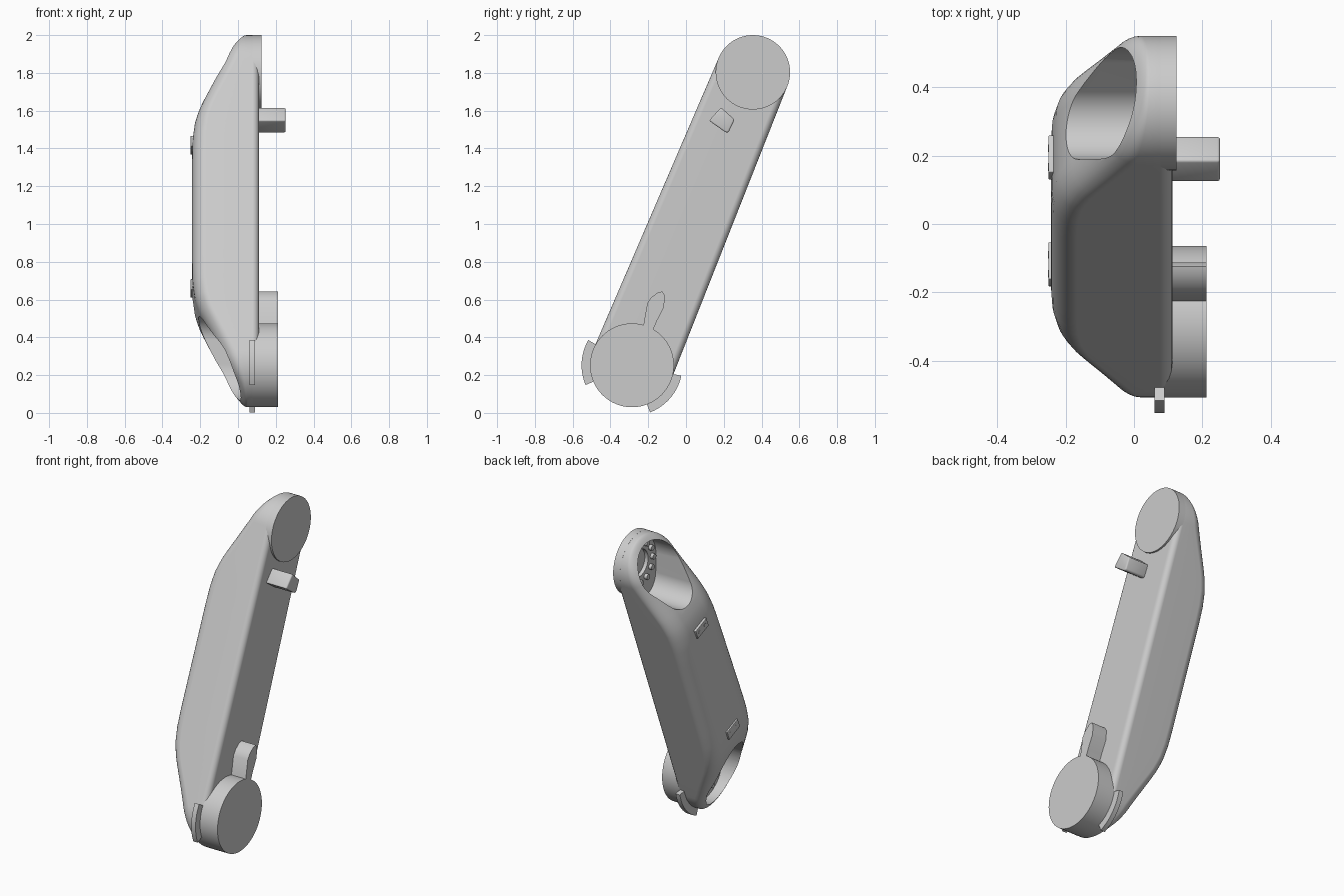
import bpy, bmesh, math
from mathutils import Vector

if "Cube" in bpy.data.objects:
    bpy.data.objects.remove(bpy.data.objects["Cube"])

LOW, UP = Vector((-0.286, 0.252)), Vector((0.354, 1.803))   # joint centres (y, z)
LENGTH = (UP - LOW).length
DIR = (UP - LOW).normalized()
SIDE = Vector((DIR.y, -DIR.x))
R_LOW, R_UP = 0.222, 0.197

grey = bpy.data.materials.new("light_grey")
grey.diffuse_color = (0.6, 0.6, 0.6, 1)
grey.use_nodes = True
grey.node_tree.nodes["Principled BSDF"].inputs["Base Color"].default_value = grey.diffuse_color


def place(x, s, w):
    """Link coordinates (across, along, sideways) to world."""
    p = LOW + DIR * s + SIDE * w
    return (x, p.x, p.y)


def smooth(ob, angle=35):
    bpy.ops.object.select_all(action='DESELECT')
    ob.select_set(True)
    bpy.context.view_layer.objects.active = ob
    bpy.ops.object.shade_smooth_by_angle(angle=math.radians(angle))


def finish(name, bm):
    bmesh.ops.recalc_face_normals(bm, faces=bm.faces)
    me = bpy.data.meshes.new(name)
    bm.to_mesh(me)
    bm.free()
    me.materials.append(grey)
    ob = bpy.data.objects.new(name, me)
    bpy.context.collection.objects.link(ob)
    smooth(ob)
    return ob


def prism(name, pts, x0, x1, bevel=0):
    """Extrude a (y, z) outline along x."""
    bm = bmesh.new()
    a = [bm.verts.new((x0, p[0], p[1])) for p in pts]
    b = [bm.verts.new((x1, p[0], p[1])) for p in pts]
    bm.faces.new(a)
    bm.faces.new(b)
    for i in range(len(a)):
        j = (i + 1) % len(a)
        bm.faces.new((a[i], a[j], b[j], b[i]))
    if bevel:
        bmesh.ops.recalc_face_normals(bm, faces=bm.faces)
        bmesh.ops.bevel(bm, geom=bm.edges[:], offset=bevel, segments=3,
                        profile=0.5, affect='EDGES')
    return finish(name, bm)


def arc(c, r, a0, a1, n):
    return [(c[0] + r * math.cos(math.radians(a0 + (a1 - a0) * i / n)),
             c[1] + r * math.sin(math.radians(a0 + (a1 - a0) * i / n))) for i in range(n + 1)]


def disc(name, c, r, x0, x1, n=64):
    return prism(name, arc(c, r, 0, 360 - 360 / n, n - 1), x0, x1)


def bore(name, s, r, s2, r2, depth):
    """Bore round a joint, drawn out towards a smaller circle nearer the middle."""
    sign = 1 if s2 > s else -1
    tilt = math.asin((r - r2) / abs(s2 - s))
    pts = []
    for c, rad, a0, a1 in ((s2, r2, -math.pi / 2 + tilt, math.pi / 2 - tilt),
                           (s, r, math.pi / 2 - tilt, math.pi * 1.5 + tilt)):
        for i in range(33):
            a = a0 + (a1 - a0) * i / 32
            pts.append(place(0, c + sign * rad * math.cos(a), rad * math.sin(a))[1:])
    return prism(name, pts, -0.5, depth)


def cut(ob, cutter):
    m = ob.modifiers.new("cut", 'BOOLEAN')
    m.object, m.operation, m.solver = cutter, 'DIFFERENCE', 'EXACT'
    bpy.context.view_layer.objects.active = ob
    bpy.ops.object.modifier_apply(modifier=m.name)
    bpy.data.objects.remove(cutter, do_unlink=True)
    smooth(ob)


# Outer face height across the link: flat middle, slanted at both joints
SLOPE = [(-0.22, 0.025), (-0.16, 0.002), (-0.08, -0.038), (0, -0.078), (0.1, -0.127), (0.2, -0.178),
         (0.26, -0.206), (0.33, -0.228), (0.42, -0.24), (0.52, -0.243)]
# Width of the rounding along the outer edge: tight at the joints, broad in the middle
ROUND = [(-0.12, 0.06), (0.0, 0.085), (0.25, 0.108)]


def lookup(table, s):
    t = min(s, LENGTH - s)
    if t <= table[0][0]:
        return table[0][1]
    for (a, fa), (b, fb) in zip(table, table[1:]):
        if t <= b:
            return fa + (fb - fa) * (t - a) / (b - a)
    return table[-1][1]


def half_outline():
    """One side of the tapered link outline as (s, w, normal s, normal w)."""
    n, m = 20, 40
    lo, up = R_LOW - 0.0005, R_UP - 0.0005
    pts = []
    for i in range(n):
        c, v = math.cos(i / n * math.pi / 2), math.sin(i / n * math.pi / 2)
        pts.append((-lo * c, lo * v, -c, v))
    pts += [(LENGTH * i / m, lo + (up - lo) * i / m, 0, 1) for i in range(m)]
    for i in range(n + 1):
        c, v = math.cos(i / n * math.pi / 2), math.sin(i / n * math.pi / 2)
        pts.append((LENGTH + up * v, up * c if i < n else 0, v, c))
    return pts


# Link body: rings from the inner face round to the outer face, then capped
bm = bmesh.new()
rings = []
steps = 8
quarter = math.pi / 2
profile = [(0.035 * (1 - math.sin(k / 4 * quarter)), 0.112 - 0.035 * (1 - math.cos(k / 4 * quarter)), False)
           for k in range(5)]
profile += [(1 - math.cos(k / steps * quarter), 1 - math.sin(k / steps * quarter), True)
            for k in range(steps + 1)]
half = half_outline()
for d, h, is_outer in profile:
    inset = []
    for s, w, ns, nw in half:
        e = d * lookup(ROUND, s) if is_outer else d
        inset.append((s - ns * e, w - nw * e))
    loop = inset + [(s, -w) for s, w in inset[-2:0:-1]]
    ring = []
    for s, w in loop:
        f = lookup(SLOPE, s)
        x = f + h * min(0.075, (0.075 - f) * 0.5) if is_outer else h
        ring.append(bm.verts.new(place(x, s, w)))
    rings.append(ring)
count = len(rings[0])
for a, b in zip(rings, rings[1:]):
    for i in range(count):
        j = (i + 1) % count
        bm.faces.new((a[i], a[j], b[j], b[i]))
for ring in (rings[0], rings[-1]):
    for i in range(count // 2):
        quad = [ring[i], ring[i + 1], ring[(count - i - 1) % count], ring[(count - i) % count]]
        bm.faces.new(list(dict.fromkeys(quad)))
body = finish("link_body", bm)

# Open bores at both joints, passing right through only behind the flanges
FLOOR = 0.077
cut(body, bore("upper_bore", LENGTH, 0.163, LENGTH - 0.13, 0.115, FLOOR + 0.003))
cut(body, bore("lower_bore", 0, 0.186, 0.14, 0.13, FLOOR + 0.003))
cut(body, disc("upper_eye", UP, 0.16, 0.0, 0.15))
cut(body, disc("lower_eye", LOW, 0.18, 0.0, 0.15))
weighted = body.modifiers.new("even_shading", 'WEIGHTED_NORMAL')
weighted.keep_sharp = True

# Joint flanges closing the bores, each with a centre recess
upper = disc("upper_flange", UP, R_UP, FLOOR, 0.124)
cut(upper, disc("recess", UP, 0.085, 0.0, 0.1))
lower = disc("lower_flange", LOW, R_LOW, FLOOR, 0.212)
cut(lower, disc("recess", LOW, 0.1, 0.0, 0.11))

# Bolt circles inside the bores
for label, c, r in (("upper", UP, 0.122), ("lower", LOW, 0.14)):
    for i in range(12):
        a = math.tau * i / 12
        disc(f"{label}_bolt_{i + 1}", (c.x + r * math.cos(a), c.y + r * math.sin(a)), 0.017, 0.057, 0.082, 12)

# Stop peg near the top and stop finger above the lower flange
prism("stop_peg", [(0.122, 1.547), (0.185, 1.617), (0.257, 1.553), (0.225, 1.485), (0.21, 1.485)],
      0.09, 0.252, 0.008)
prism("stop_finger", [(-0.228, 0.45), (-0.205, 0.58), (-0.185, 0.61), (-0.15, 0.637), (-0.125, 0.643),
                      (-0.112, 0.62), (-0.117, 0.56), (-0.155, 0.485), (-0.178, 0.43)], 0.09, 0.212)

# Curved tabs around the lower joint
for name, a0, a1 in (("front_tab", 150, 203), ("rear_tab", -69, -12)):
    prism(name, arc(LOW, 0.267, a0, a1, 14) + arc(LOW, 0.205, a1, a0, 14), 0.06, 0.09)

# Small cover plates with two screws each on the outer face
for name, s in (("lower_plate", 0.44), ("upper_plate", 1.26)):
    corners = [(s - 0.03, -0.058), (s + 0.03, -0.058), (s + 0.03, 0.058), (s - 0.03, 0.058)]
    prism(name, [place(0, *c)[1:] for c in corners], -0.251, -0.225, 0.003)
    for i, w in enumerate((-0.03, 0.03)):
        disc(f"{name}_screw_{i + 1}", place(0, s, w)[1:], 0.011, -0.2525, -0.245, 12)
